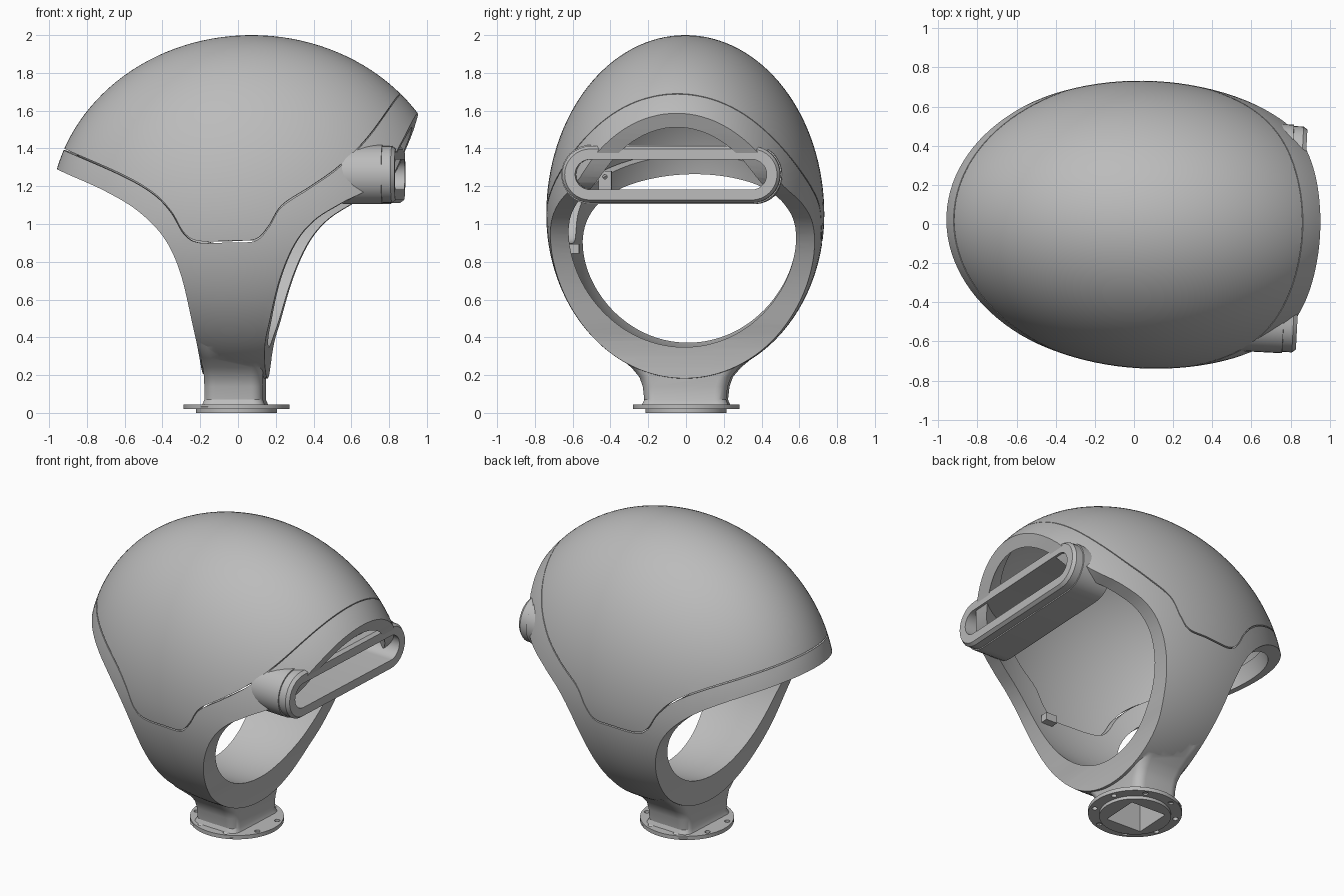
import bpy, bmesh, math
from mathutils import Vector

if bpy.data.objects.get("Cube"):
    bpy.data.objects.remove(bpy.data.objects["Cube"])

TURN = math.radians(-3)          # the head sits slightly turned on its base
CENTRE = Vector((0.072, 0, 1.05))

grey = bpy.data.materials.new("plain grey")
grey.use_nodes = True
COLOUR = (0.5, 0.5, 0.5, 1)
grey.diffuse_color = COLOUR
grey.node_tree.nodes["Principled BSDF"].inputs["Base Color"].default_value = COLOUR


def make(name, bm):
    bmesh.ops.recalc_face_normals(bm, faces=bm.faces)
    mesh = bpy.data.meshes.new(name)
    bm.to_mesh(mesh)
    bm.free()
    mesh.materials.append(grey)
    obj = bpy.data.objects.new(name, mesh)
    bpy.context.collection.objects.link(obj)
    return obj


def loft(name, rings):
    """Skin a list of equal rings of points and cap both ends."""
    bm = bmesh.new()
    loops = [[bm.verts.new(p) for p in ring] for ring in rings]
    n = len(loops[0])
    for a, b in zip(loops, loops[1:]):
        for i in range(n):
            bm.faces.new((a[i], a[(i + 1) % n], b[(i + 1) % n], b[i]))
    bm.faces.new(loops[0])
    bm.faces.new(loops[-1])
    return make(name, bm)


def egg(name, rx, ry, up, down):
    bm = bmesh.new()
    bmesh.ops.create_uvsphere(bm, u_segments=112, v_segments=64, radius=1)
    for v in bm.verts:
        x, y, z = v.co
        v.co = CENTRE + Vector((x * rx, y * ry, z * (up if z > 0 else down)))
    return make(name, bm)


def spline(points, steps=6):
    """Smooth curve through the points."""
    p = [Vector(q) for q in points]
    p = [2 * p[0] - p[1]] + p + [2 * p[-1] - p[-2]]
    out = []
    for a, b, c, d in zip(p, p[1:], p[2:], p[3:]):
        for i in range(steps):
            t = i / steps
            out.append(b + (c - a) * t / 2 + (2 * a - 5 * b + 4 * c - d) * t * t / 2
                       + (3 * b - a - 3 * c + d) * t ** 3 / 2)
    return out + [p[-2]]


def slab(name, outline, drop=0):
    """Extrude an x-z outline across the full depth."""
    return loft(name, [[(q[0], y, q[1] - drop) for q in outline] for y in (-1, 1)])


def cylinder(name, r, depth, at, direction=(0, 0, 1), sides=24):
    bm = bmesh.new()
    bmesh.ops.create_cone(bm, cap_ends=True, segments=sides, radius1=r, radius2=r, depth=depth)
    rot = Vector((0, 0, 1)).rotation_difference(Vector(direction))
    for v in bm.verts:
        v.co = rot @ v.co + Vector(at)
    return make(name, bm)


def box(name, size, at):
    bm = bmesh.new()
    bmesh.ops.create_cube(bm, size=1)
    for v in bm.verts:
        v.co = Vector([c * s for c, s in zip(v.co, size)]) + Vector(at)
    return make(name, bm)


def combine(obj, tool, operation):
    mod = obj.modifiers.new("join", 'BOOLEAN')
    mod.operation, mod.solver, mod.object = operation, 'EXACT', tool
    bpy.context.view_layer.objects.active = obj
    bpy.ops.object.modifier_apply(modifier=mod.name)
    bpy.data.objects.remove(tool)


def rounded(hx, hy, r, z, cx=0, n=8):
    ring = []
    for k, (sx, sy) in enumerate([(1, 1), (-1, 1), (-1, -1), (1, -1)]):
        for i in range(n + 1):
            a = math.pi / 2 * (k + i / n)
            ring.append((cx + sx * (hx - r) + r * math.cos(a), sy * (hy - r) + r * math.sin(a), z))
    return ring


# Side outline of the whole head and the seam line between cover and frame
left_edge = spline([(-1.02, 1.315), (-0.88, 1.26), (-0.68, 1.175), (-0.5, 1.07), (-0.36, 0.93),
                    (-0.275, 0.75), (-0.22, 0.5), (-0.185, 0.25), (-0.185, -0.1)])
right_edge = spline([(0.16, -0.1), (0.16, 0.3), (0.2, 0.5), (0.26, 0.72), (0.34, 0.9), (0.44, 1.02),
                     (0.58, 1.11), (0.77, 1.22), (0.88, 1.42), (0.95, 1.58), (1.02, 1.74)])
TOP = [(1.2, 2.3), (-1.2, 2.3)]
seam = spline([(-1.1, 1.46), (-0.92, 1.4), (-0.6, 1.27), (-0.42, 1.17), (-0.32, 1.07), (-0.25, 0.955),
               (-0.17, 0.91), (0.0, 0.912), (0.13, 0.92), (0.2, 0.99), (0.27, 1.1), (0.42, 1.2),
               (0.57, 1.31), (0.72, 1.47), (0.86, 1.69), (0.95, 1.86)]) + TOP

# Domed cover
cover = egg("domed_cover", 1.067, 0.735, 0.95, 0.87)
combine(cover, slab("seam_cutter", seam), 'INTERSECT')
combine(cover, egg("cover_hollow", 1.02, 0.69, 0.905, 0.8), 'DIFFERENCE')

# Frame with flared neck, trimmed to the outline and hollowed
frame = egg("frame", 1.067, 0.735, 0.95, 0.87)
neck_sections = [(0.03, 0.185, 0.25), (0.045, 0.165, 0.228), (0.07, 0.155, 0.217), (0.14, 0.155, 0.225),
                 (0.19, 0.155, 0.243), (0.24, 0.16, 0.285), (0.29, 0.17, 0.345), (0.34, 0.185, 0.405),
                 (0.42, 0.21, 0.46)]
neck = loft("neck", [rounded(hx, hy, 0.06, z, -0.015) for z, hx, hy in neck_sections])
combine(frame, neck, 'UNION')
combine(frame, slab("outline_cutter", left_edge + right_edge + TOP), 'INTERSECT')
combine(frame, slab("seam_cutter", seam, 0.009), 'DIFFERENCE')
combine(frame, egg("frame_hollow", 0.99, 0.64, 0.9, 0.705), 'DIFFERENCE')
combine(frame, box("socket", (0.25, 0.25, 0.5), (-0.015, 0, 0)), 'DIFFERENCE')

# Screw recesses on the inner side walls
for side in (-1, 1):
    for x in (-0.08, 0.08):
        direction = Vector((0, side * 0.82, -0.57))
        hole = cylinder("recess", 0.024, 0.1, (x, side * 0.52, 0.64), direction)
        combine(frame, hole, 'DIFFERENCE')

# Base flange with a ring of bolt holes
flange = cylinder("base_flange", 0.282, 0.025, (-0.008, 0, 0.033), sides=64)
combine(flange, cylinder("base_step", 0.215, 0.03, (-0.008, 0, 0.015), sides=64), 'UNION')
combine(flange, box("socket", (0.25, 0.25, 0.5), (-0.015, 0, 0)), 'DIFFERENCE')
for i in range(8):
    a = math.pi / 4 * (i + 0.5)
    spot = (-0.008 + 0.25 * math.cos(a), 0.25 * math.sin(a), 0.03)
    combine(flange, cylinder("bolt_hole", 0.017, 0.1, spot, sides=16), 'DIFFERENCE')


# Stadium-shaped visor tube
def stadium(x, radius, n=16):
    ring = []
    for side in (1, -1):
        for i in range(n + 1):
            a = math.pi * i / n - math.pi / 2
            ring.append((x, -0.035 + side * (0.428 + radius * math.cos(a)),
                         1.262 + side * radius * math.sin(a)))
    return ring


visor = loft("visor_tube", [stadium(x, r) for x, r in
                            [(0.58, 0.157), (0.79, 0.157), (0.791, 0.15), (0.84, 0.15), (0.86, 0.135)]])
combine(visor, loft("visor_opening", [stadium(x, 0.08) for x in (0.4, 1.0)]), 'DIFFERENCE')

# Small mounting tabs inside
upper_tab = box("upper_tab", (0.03, 0.07, 0.1), (0.55, -0.4, 1.23))
combine(upper_tab, cylinder("tab_hole", 0.012, 0.2, (0.55, -0.4, 1.25), (1, 0, 0)), 'DIFFERENCE')
lower_tab = box("lower_tab", (0.08, 0.05, 0.05), (0.2, -0.58, 0.87))

for obj in (cover, frame, flange, visor, upper_tab, lower_tab):
    obj.rotation_euler.z = TURN
    bpy.ops.object.select_all(action='DESELECT')
    obj.select_set(True)
    bpy.context.view_layer.objects.active = obj
    bpy.ops.object.shade_smooth_by_angle(angle=math.radians(30))
